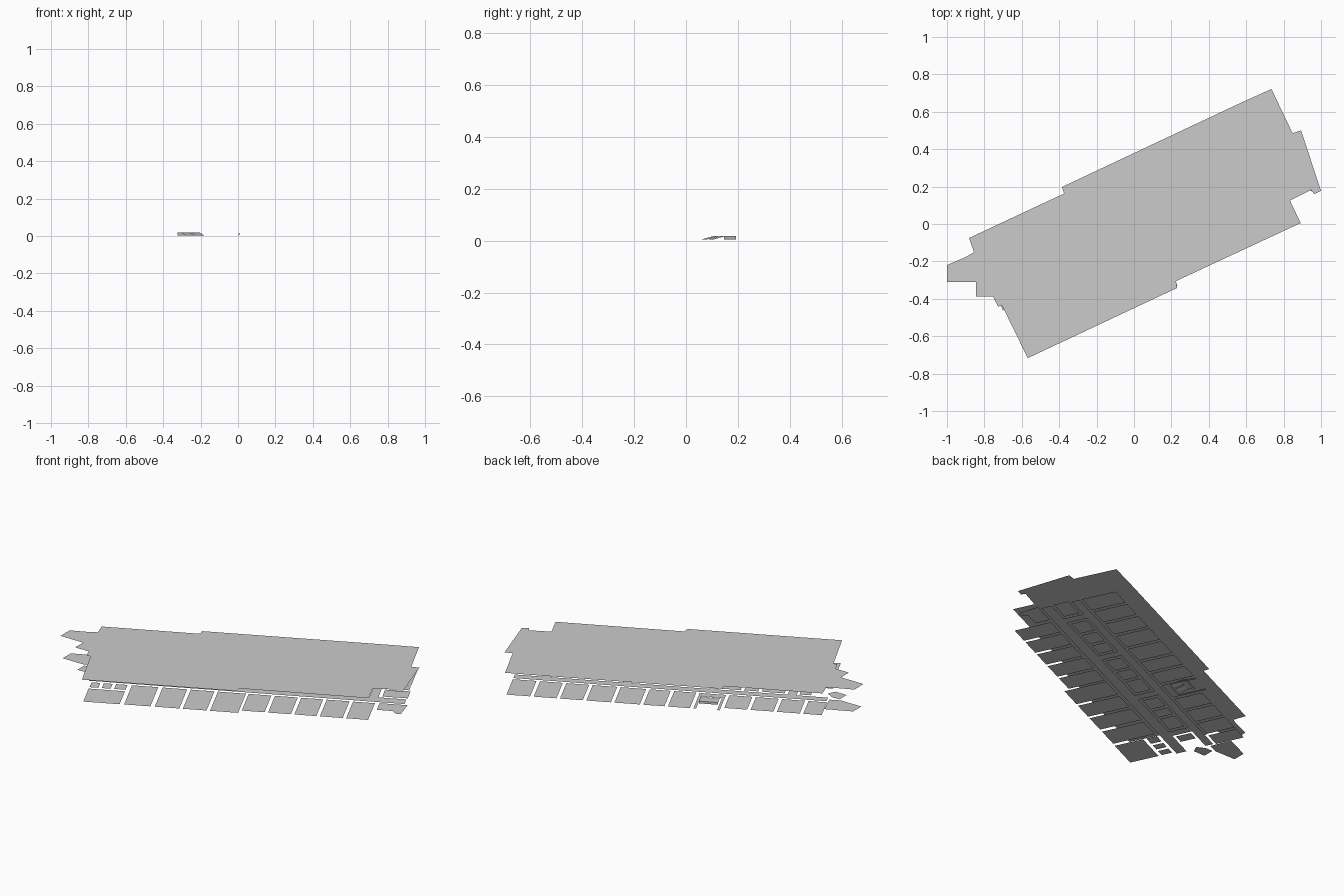
import bpy, bmesh, math
from mathutils import Matrix

ANGLE = math.radians(25.1)
TURN = Matrix.Rotation(ANGLE, 4, 'Z')
ROOF_Z = 0.139


def sheets(name, polys, turned=True):
    """One object made of flat polygons; points are (x, y) or (x, y, z)."""
    bm = bmesh.new()
    for p in polys:
        bm.faces.new([bm.verts.new((q[0], q[1], q[2] if len(q) > 2 else 0.0)) for q in p])
    if turned:
        bmesh.ops.transform(bm, matrix=TURN, verts=bm.verts)
    me = bpy.data.meshes.new(name)
    bm.to_mesh(me)
    bm.free()
    ob = bpy.data.objects.new(name, me)
    bpy.context.collection.objects.link(ob)
    return ob


def rect(s0, s1, t0, t1):
    return [(s0, t0), (s1, t0), (s1, t1), (s0, t1)]


# Roof sheet covering the whole outline
outline = [(.735, .722), (.58, .652), (-.385, .198), (-.374, .163), (-.882, -.075),
           (-.856, -.15), (-.89, -.172), (-1, -.22), (-1, -.31), (-.845, -.31), (-.845, -.387),
           (-.754, -.387), (-.727, -.442), (-.706, -.435), (-.568, -.717),
           (.23, -.342), (.225, -.305), (.891, .005), (.834, .125), (.947, .182),
           (.963, .16), (1, .178), (.893, .5), (.848, .485)]
sheets("roof", [[(x, y, ROOF_Z) for x, y in reversed(outline)]], turned=False)

# South row of rooms along the long side
south = [(-.58, -.43), (-.405, -.265), (-.245, -.11), (-.09, .07),
         (.085, .215), (.235, .365), (.385, .51), (.53, .66), (.68, .805)]
rooms = [rect(a, b, -.398 if b < .08 else -.365, -.14) for a, b in south]
rooms.append(rect(-.812, -.605, -.4, -.225))
sheets("south_rooms", rooms)

# North row of rooms, interrupted by the stair bay
north = [(-.825, -.72), (-.70, -.57), (-.55, -.42), (-.40, -.27),
         (-.08, .045), (.065, .185), (.205, .35), (.37, .51),
         (.53, .66), (.68, .81), (.83, .965)]
sheets("north_rooms", [rect(a, b, .125, .297 if b < -.2 else .333) for a, b in north])

# Two long corridors with niches, joined by cross passages
corridor = [(-.83, -.122), (.97, -.122), (.97, -.06), (-.83, -.06)]
sheets("south_corridor", [corridor])
sheets("north_corridor", [[(-.82, .062), (.965, .062), (.965, .11), (-.82, .11)]])
sheets("cross_passages", [rect(s, s + .05, -.06, .062) for s in (-.64, -.19, .3, .76)])

# Service rooms in the core between the corridors
core = [(-.57, -.44), (-.42, -.34), (-.32, -.21), (-.12, .02), (.04, .14),
        (.16, .28), (.37, .47), (.49, .60), (.62, .74)]
sheets("core_rooms", [rect(a, b, -.045, .048) for a, b in core])

# Small rooms at the west end
sheets("west_small_rooms", [rect(-.81, -.76, -.205, -.14), rect(-.74, -.69, -.205, -.14),
                            rect(-.67, -.605, -.205, -.14), rect(-.72, -.655, -.045, .048)])

# West projecting rooms
sheets("west_projection", [
    [(-.99, -.302), (-.85, -.302), (-.79, -.275), (-.84, -.155), (-.99, -.222)],
    [(-.835, -.38), (-.757, -.38), (-.737, -.335), (-.785, -.31), (-.835, -.31)]], turned=False)

# East projecting rooms with the slanted end wall
sheets("east_projection", [
    [(.83, -.225), (.92, -.225), (.945, -.258), (.972, -.258), (.99, -.135), (.83, -.135)],
    rect(.83, .975, -.045, .048)])

# Stair bay: side floors, landing and two sloped flights
sheets("stair_floor", [rect(-.25, -.1, .125, .165), rect(-.25, -.235, .165, .333),
                       rect(-.115, -.1, .165, .333)])
flights = []
for s0, s1 in ((-.23, -.18), (-.17, -.12)):
    flights.append([(s0, .17, .004), (s1, .17, .004), (s1, .225, .018), (s0, .225, .018)])
flights.append([(-.23, .225, .018), (-.12, .225, .018), (-.12, .27, .018), (-.23, .27, .018)])
flights.append([(-.23, .27, .004), (-.12, .27, .004), (-.12, .27, .018), (-.23, .27, .018)])
sheets("stair_flights", flights)

# Small tilted sill in the south corridor
sheets("tilted_sill", [[(.002, -.13, .003), (.006, -.13, .003), (.01, -.118, .017),
                        (.006, -.118, .017)]], turned=False)
